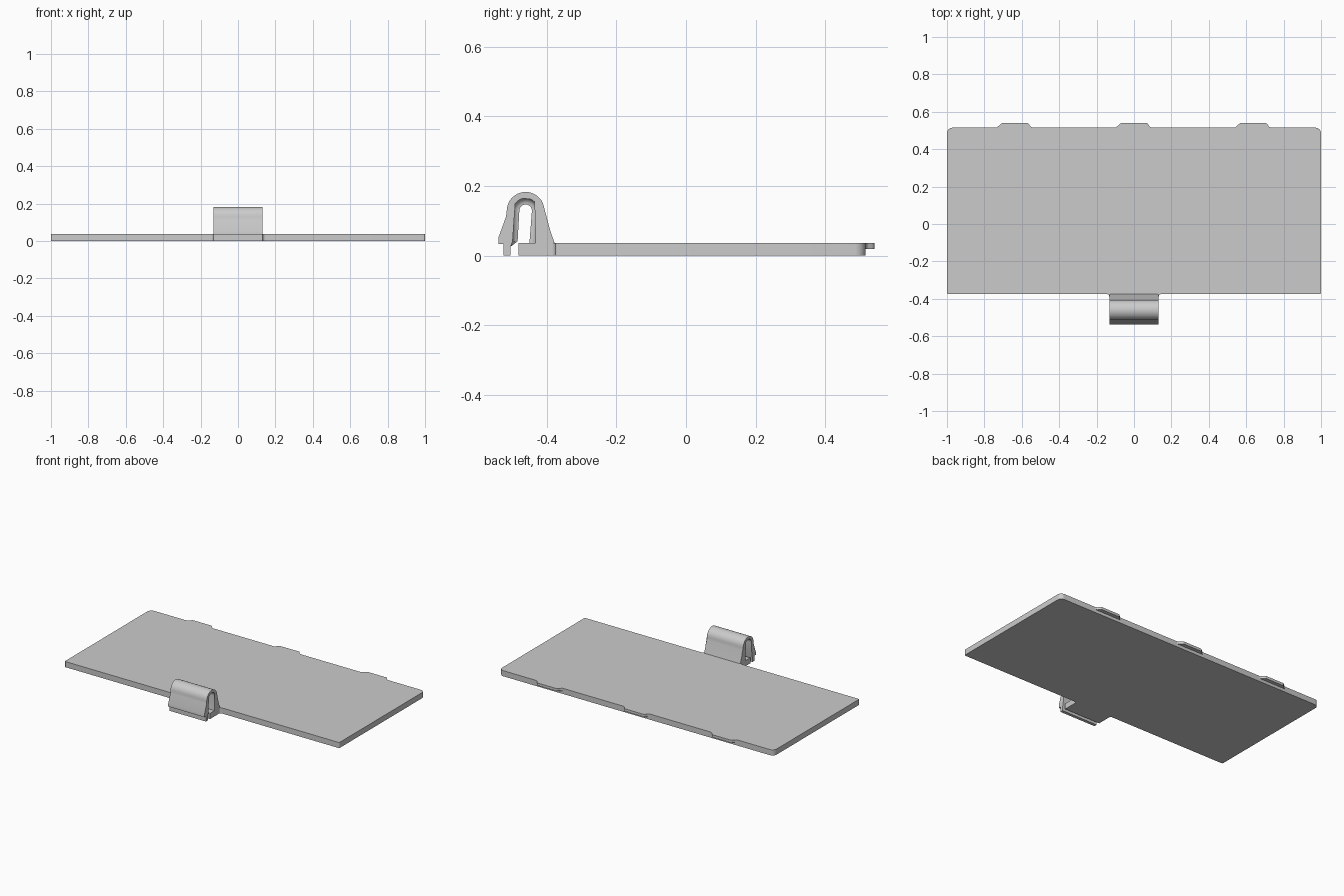
import bpy, bmesh
from math import pi, sin, cos, radians
from mathutils import Vector

cube = bpy.data.objects.get("Cube")
if cube:
    bpy.data.objects.remove(cube)

grey = bpy.data.materials.new("plain grey plastic")
grey.use_nodes = True
colour = (0.6, 0.6, 0.6, 1)
grey.diffuse_color = colour
grey.node_tree.nodes["Principled BSDF"].inputs["Base Color"].default_value = colour


def rounded(points, steps=6):
    """Round each (x, y, radius) corner of an outline."""
    out = []
    for i, (x, y, r) in enumerate(points):
        p = Vector((x, y))
        if r == 0:
            out.append(p)
            continue
        a = (Vector(points[i - 1][:2]) - p).normalized()
        b = (Vector(points[(i + 1) % len(points)][:2]) - p).normalized()
        half = a.angle(b) / 2
        reach = r / sin(half) * cos(half)
        centre = p + (a + b).normalized() * r / sin(half)
        start, end = p + a * reach - centre, p + b * reach - centre
        for k in range(steps + 1):
            out.append(centre + start.lerp(end, k / steps).normalized() * r)
    return out


def loft(name, sections):
    """Skin a closed solid through matching rings of points."""
    bm = bmesh.new()
    rings = [[bm.verts.new(p) for p in ring] for ring in sections]
    for lower, upper in zip(rings, rings[1:]):
        for i in range(len(lower)):
            bm.faces.new((lower[i - 1], lower[i], upper[i], upper[i - 1]))
    caps = [bm.faces.new(rings[0]), bm.faces.new(rings[-1])]
    bmesh.ops.triangulate(bm, faces=caps)
    bmesh.ops.recalc_face_normals(bm, faces=bm.faces)
    mesh = bpy.data.meshes.new(name)
    bm.to_mesh(mesh)
    bm.free()
    obj = bpy.data.objects.new(name, mesh)
    bpy.context.collection.objects.link(obj)
    mesh.materials.append(grey)
    bpy.ops.object.select_all(action='DESELECT')
    obj.select_set(True)
    bpy.context.view_layer.objects.active = obj
    bpy.ops.object.shade_smooth_by_angle(angle=radians(30))


def slab(name, outline, z0, z1):
    loft(name, [[(p[0], p[1], z) for p in outline] for z in (z0, z1)])


# Cover plate, with larger rounding on the back corners
TOP, FRONT, BACK = 0.037, -0.375, 0.515
slab("cover_plate", rounded([(-1, FRONT, 0.008), (1, FRONT, 0.008),
                             (1, BACK, 0.03), (-1, BACK, 0.03)]), 0, TOP)

# Three locating tabs along the back edge, flared where they meet the plate
for side, x in (("right", -0.637), ("centre", 0), ("left", 0.637)):
    slab(f"{side}_tab", rounded([(x - 0.098, BACK - 0.01, 0), (x + 0.098, BACK - 0.01, 0),
                                 (x + 0.098, BACK, 0), (x + 0.084, BACK + 0.005, 0.01),
                                 (x + 0.072, 0.54, 0.014), (x - 0.072, 0.54, 0.014),
                                 (x - 0.084, BACK + 0.005, 0.01), (x - 0.098, BACK, 0)]),
         0.02, TOP)

# Spring clip: an arched profile whose slot narrows to a web in the middle
HALF, AXIS, SPRING, FLARE, WEB = 0.132, -0.46, 0.129, 0.018, 0.04


def arch(radius, start, end, steps=16):
    return [(AXIS + radius * cos(start + (end - start) * k / steps),
             SPRING + radius * sin(start + (end - start) * k / steps))
            for k in range(steps + 1)]


def clip_profile(flare):
    outer = [(-0.48, 0), (-0.37, 0), (-0.377, TOP), (-0.404, 0.113)]
    outer += arch(0.054, 0, pi)
    outer += [(-0.516, 0.113), (-0.538, 0.052), (-0.538, 0.034), (-0.523, 0.034),
              (-0.523, 0), (-0.503, 0), (-0.503, 0.026)]
    slot = [(-0.483 - flare * 0.8, TOP + 0.004)] + arch(0.018 + flare, pi, 0)
    slot += [(-0.449 + flare, TOP), (-0.48, TOP)]
    return outer + slot


fillet = [(WEB + FLARE * (1 - cos(k * pi / 12)), FLARE * sin(k * pi / 12))
          for k in range(7)] + [(HALF, FLARE)]
stations = [(-x, f) for x, f in reversed(fillet)] + fillet
loft("spring_clip", [[(x, y, z) for y, z in clip_profile(f)] for x, f in stations])

# Small fillets where the clip meets the plate
for name, s in (("right", -1), ("left", 1)):
    curve = [(s * (HALF + 0.014 - 0.014 * sin(k * pi / 12)),
              FRONT - 0.014 + 0.014 * cos(k * pi / 12)) for k in range(7)]
    slab(f"{name}_clip_fillet", curve + [(s * (HALF - 0.005), FRONT - 0.014),
                                         (s * (HALF - 0.005), FRONT + 0.005),
                                         (s * (HALF + 0.014), FRONT + 0.005)], 0, TOP)
